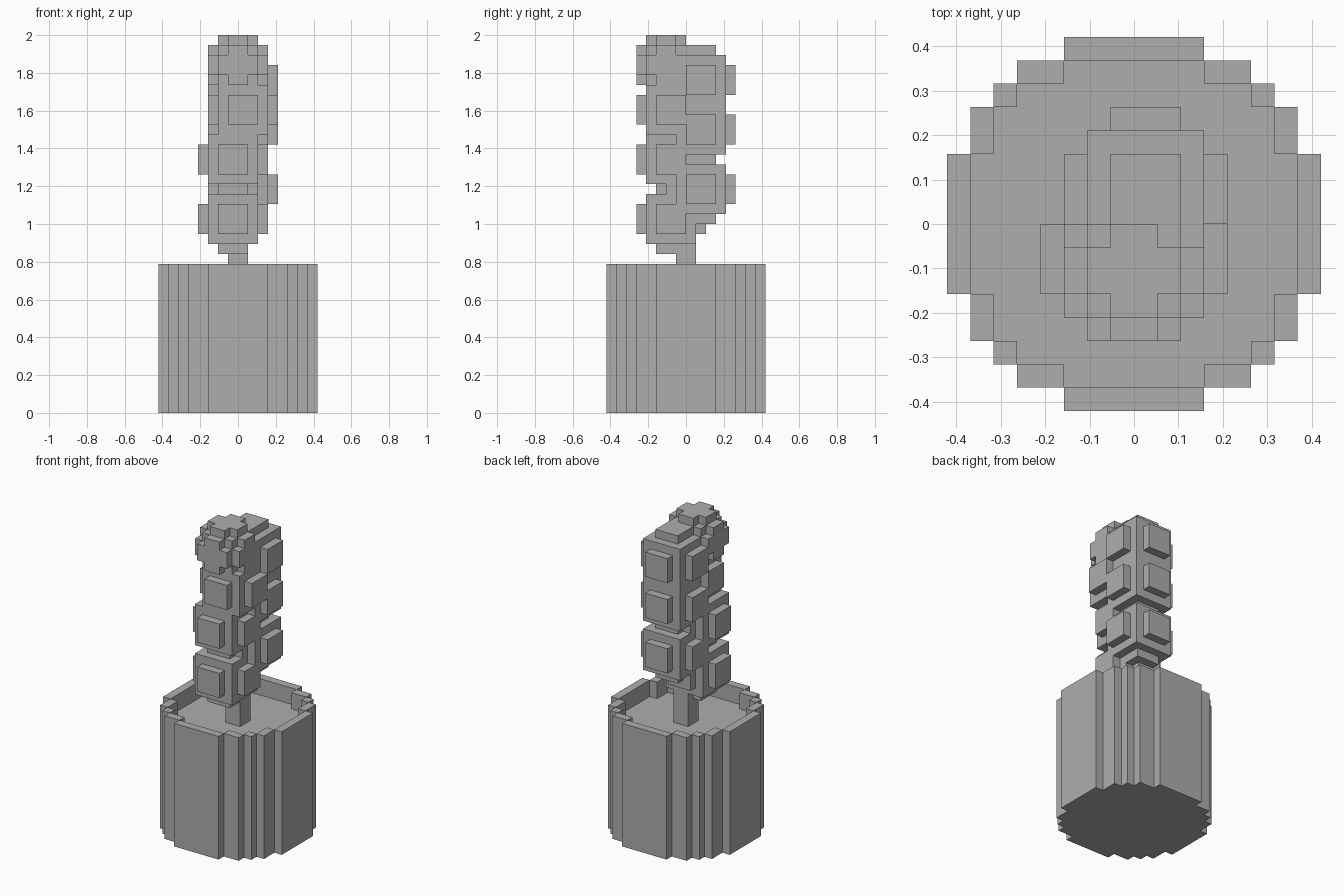
import bpy
import bmesh
from mathutils import Vector

U = 2 / 38  # edge of one block

if "Cube" in bpy.data.objects:
    bpy.data.objects.remove(bpy.data.objects["Cube"], do_unlink=True)

grey = bpy.data.materials.new("plain_grey")
grey.use_nodes = True
colour = (0.42, 0.42, 0.42, 1)
grey.diffuse_color = colour
grey.node_tree.nodes["Principled BSDF"].inputs["Base Color"].default_value = colour


def finish(name, bm):
    bmesh.ops.scale(bm, vec=(U, U, U), verts=bm.verts)
    bmesh.ops.recalc_face_normals(bm, faces=bm.faces)
    mesh = bpy.data.meshes.new(name)
    bm.to_mesh(mesh)
    bm.free()
    mesh.materials.append(grey)
    obj = bpy.data.objects.new(name, mesh)
    bpy.context.collection.objects.link(obj)
    return obj


def add_box(bm, centre, size):
    verts = bmesh.ops.create_cube(bm, size=1)["verts"]
    for v in verts:
        v.co = Vector(c + p * s for c, p, s in zip(centre, v.co, size))


def boxes(name, centre, sizes):
    bm = bmesh.new()
    for size in sizes:
        add_box(bm, centre, size)
    return finish(name, bm)


# Pot core: stepped round prism whose top is the soil
quarter = [(7, 3), (6, 3), (6, 5), (5, 5), (5, 6), (3, 6), (3, 7)]
half = quarter + [(-x, y) for x, y in reversed(quarter)]
outline = half + [(-x, -y) for x, y in half]
bm = bmesh.new()
base = bm.faces.new([bm.verts.new((x, y, 0)) for x, y in outline])
top = bmesh.ops.extrude_face_region(bm, geom=[base], use_keep_orig=True)["geom"]
bmesh.ops.translate(bm, vec=(0, 0, 13),
                    verts=[g for g in top if isinstance(g, bmesh.types.BMVert)])
finish("pot_core", bm)

# Pot wall: one-block staves rising above the soil
bm = bmesh.new()
for s in (-1, 1):
    add_box(bm, (s * 7.5, 0, 7.5), (1, 6, 15))
    add_box(bm, (0, s * 7.5, 7.5), (6, 1, 15))
    for t in (-1, 1):
        add_box(bm, (s * 6.5, t * 4, 7.5), (1, 2, 15))
        add_box(bm, (s * 5.5, t * 5.5, 7.5), (1, 1, 15))
        add_box(bm, (s * 4, t * 6.5, 7.5), (2, 1, 15))
finish("pot_wall", bm)

# Stem and the short joint under the lowest back bud
boxes("stem", (0, 0, 24), [(2, 2, 22)])
boxes("stem_joint", (0.5, 1.5, 18.5), [(1, 1, 1)])

# Buds: cubes with a raised square on every side
bud_shape = [(5, 5, 5), (7, 3, 3), (3, 7, 3), (3, 3, 7)]
buds = {
    "front_bud_low": (-0.5, -1.5, 19.5),
    "back_bud_low": (0.5, 1.5, 22.5),
    "front_bud_middle": (-0.5, -1.5, 25.5),
    "back_bud_middle": (0.5, 1.5, 28.5),
    "front_bud_high": (0.5, -1.5, 30.5),
    "back_bud_high": (0.5, 1.5, 33.5),
}
for name, centre in buds.items():
    boxes(name, centre, bud_shape)

# Top bud: stepped ball
ball = [(4, 4, 4), (6, 4, 2), (6, 2, 4), (4, 6, 2), (2, 6, 4), (4, 2, 6), (2, 4, 6)]
boxes("top_bud", (0, -2, 35), ball)
